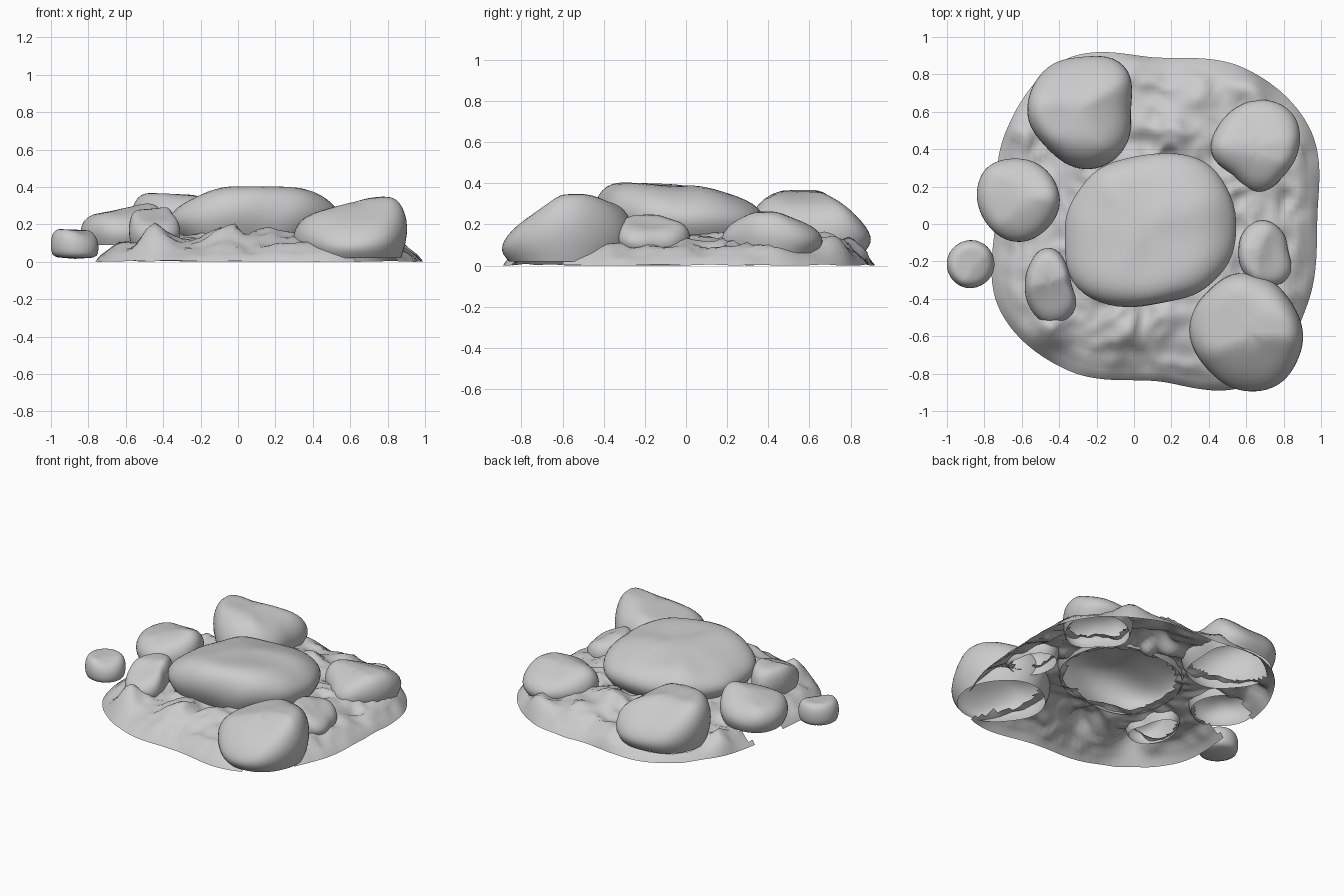
import bpy, bmesh, math
from mathutils import Vector, noise

if "Cube" in bpy.data.objects:
    bpy.data.objects.remove(bpy.data.objects["Cube"])

stone = bpy.data.materials.new("stone grey")
stone.use_nodes = True
grey = (0.6, 0.6, 0.6, 1)
stone.diffuse_color = grey
stone.node_tree.nodes["Principled BSDF"].inputs["Base Color"].default_value = grey


def finish(name, bm, levels):
    """Turn the mesh outward and place it as a smooth grey object."""
    bmesh.ops.recalc_face_normals(bm, faces=bm.faces)
    if sum(face.normal.z * face.calc_area() for face in bm.faces) < 0:
        bmesh.ops.reverse_faces(bm, faces=bm.faces)
    mesh = bpy.data.meshes.new(name)
    bm.to_mesh(mesh)
    bm.free()
    mesh.materials.append(stone)
    mesh.shade_smooth()
    obj = bpy.data.objects.new(name, mesh)
    bpy.context.collection.objects.link(obj)
    if levels:
        smooth = obj.modifiers.new("Smooth", "SUBSURF")
        smooth.levels = smooth.render_levels = levels


def skin(bm, rings):
    """Join neighbouring rings of vertices with quads."""
    for lower, upper in zip(rings, rings[1:]):
        for i in range(len(lower)):
            bm.faces.new((lower[i - 1], lower[i], upper[i], upper[i - 1]))


def reach(radii, angle):
    """Outline radius at an angle, curved through evenly spaced radii."""
    count = len(radii)
    place = (angle / math.tau) % 1 * count
    i = int(place)
    t = place - i
    a, b, c, d = (radii[(i + k) % count] for k in (-1, 0, 1, 2))
    return b + t / 2 * (c - a + t * (2 * a - 5 * b + 4 * c - d + t * (3 * (b - c) + d - a)))


def outline(radii, count):
    """Offsets from the middle to points around the outline."""
    points = []
    for i in range(count):
        angle = math.tau * i / count
        points.append(Vector((math.cos(angle), math.sin(angle))) * reach(radii, angle))
    return points


# Boulder wall: ring scale and share of the height
WALL = [(0.9, 0), (0.99, 0.25), (1.02, 0.5), (0.98, 0.74), (0.88, 0.91),
        (0.72, 1), (0.5, 1), (0.25, 1)]
footprints = []


def boulder(name, mid, base, radii, planes, closed=False):
    """Stone with radii counter-clockwise from +x; its top is the lowest tilted plane."""
    mid = Vector(mid)
    footprints.append((mid, radii))
    bm = bmesh.new()

    def top(offset):
        return min(height + offset.dot(Vector(slope)) for height, *slope in planes)

    rings = []
    for scale, share in WALL:
        ring = []
        for point in outline(radii, 32):
            offset = point * scale
            rise = max(top(offset) - base, 0.03) * share
            spot = (mid + offset).to_3d() + Vector((0, 0, base + rise))
            wobble = noise.noise(spot * 5)
            spot += offset.to_3d() * wobble * 0.04
            spot.z += 0.012 * wobble * share
            ring.append(bm.verts.new(spot))
        rings.append(ring)
    skin(bm, rings)
    peak = bm.verts.new((mid.x, mid.y, top(Vector((0, 0)))))
    crown = rings[-1]
    for i in range(len(crown)):
        bm.faces.new((crown[i - 1], crown[i], peak))
    if closed:
        bm.faces.new(rings[0])
    finish(name, bm, 1)


# Large stones
boulder("central_boulder", (0.08, -0.03), 0.13,
        [0.47, 0.47, 0.4, 0.42, 0.45, 0.49, 0.4, 0.43],
        [(0.39, 0, -0.06), (0.43, 0.3, -0.08), (0.46, -0.26, -0.08), (0.41, 0, -0.26)])
boulder("back_left_boulder", (-0.3, 0.6), 0.06,
        [0.28, 0.35, 0.29, 0.28, 0.27, 0.25, 0.3, 0.32],
        [(0.36, -0.04, 0), (0.39, -0.4, 0), (0.41, 0, -0.7), (0.47, 0, 0.7)])
boulder("front_right_boulder", (0.62, -0.57), 0.02,
        [0.28, 0.27, 0.31, 0.31, 0.32, 0.3, 0.33, 0.31],
        [(0.34, 0.06, 0), (0.32, 0.28, 0), (0.36, 0.1, 0.65), (0.4, -0.1, -0.4)])

# Middle-sized stones
boulder("back_right_boulder", (0.66, 0.4), 0.06,
        [0.22, 0.27, 0.26, 0.24, 0.25, 0.19, 0.23, 0.2],
        [(0.26, 0, 0), (0.28, 0, -0.4), (0.28, 0.1, 0.45)])
boulder("left_boulder", (-0.62, 0.13), 0.09,
        [0.22, 0.22, 0.22, 0.24, 0.22, 0.21, 0.23, 0.22],
        [(0.285, 0.22, 0), (0.31, 0, 0.35), (0.32, 0, -0.4)])

# Small stones
boulder("front_left_stone", (-0.455, -0.33), 0.08,
        [0.12, 0.14, 0.21, 0.15, 0.125, 0.15, 0.2, 0.19],
        [(0.28, 0.12, 0), (0.27, 0, 0.4)])
boulder("right_stone", (0.69, -0.15), 0.07,
        [0.135, 0.15, 0.17, 0.15, 0.13, 0.15, 0.18, 0.19],
        [(0.245, 0, 0), (0.23, -0.5, 0), (0.25, 0, -0.3)])
boulder("outer_left_stone", (-0.87, -0.215), 0.015,
        [0.125, 0.13], [(0.17, -0.05, 0), (0.18, -0.3, 0.2)], closed=True)

# Ground humps: x, y, height
HUMPS = [(-0.06, -0.58, 0.09), (-0.45, -0.57, 0.1), (0.15, -0.5, 0.05), (0.33, 0.7, 0.07),
         (0.22, 0.5, 0.06), (0.63, 0.73, 0.07), (0.02, 0.84, 0.05), (-0.63, 0.5, 0.05)]


def ground_height(spot, inward):
    """Sloping rim, then a rough and ridged interior."""
    rise = min(1, inward / 0.12)
    z = 0.012 + 0.055 * rise + 0.07 * min(1, inward / 0.45)
    for x, y, height in HUMPS:
        z += height * math.exp(-(spot - Vector((x, y))).length_squared / 0.008)
    rough = noise.noise(spot.to_3d() * 5) * 0.6
    ridge = 0.3 - abs(noise.noise(spot.to_3d() * 8 + Vector((0, 0, 3))))
    return max(0.004, z + (rough + ridge) * 0.055 * (0.15 + 0.85 * rise))


def covered(face):
    """True well inside the footprint of a stone."""
    for mid, radii in footprints:
        offset = face.calc_center_median().xy - mid
        if offset.length < 0.82 * reach(radii, math.atan2(offset.y, offset.x)):
            return True
    return False


# Ground sheet: thin, bumpy and open beneath the stones
bm = bmesh.new()
centre = Vector((0.12, 0.03))
rim = outline([0.86, 0.95, 0.93, 0.86, 0.98, 0.93, 0.86, 0.97, 0.94, 0.87, 1.02, 0.93], 150)
rings = []
for k in range(36):
    inward = k / 37
    ring = []
    for point in rim:
        spot = centre + point * (1 - inward)
        ring.append(bm.verts.new((spot.x, spot.y, ground_height(spot, inward))))
    rings.append(ring)
for vert in rings[0]:
    vert.co.z = 0.012 * abs(noise.noise(vert.co * 4))
skin(bm, rings)
bmesh.ops.delete(bm, geom=[face for face in bm.faces if covered(face)], context="FACES")
finish("ground_sheet", bm, 0)
